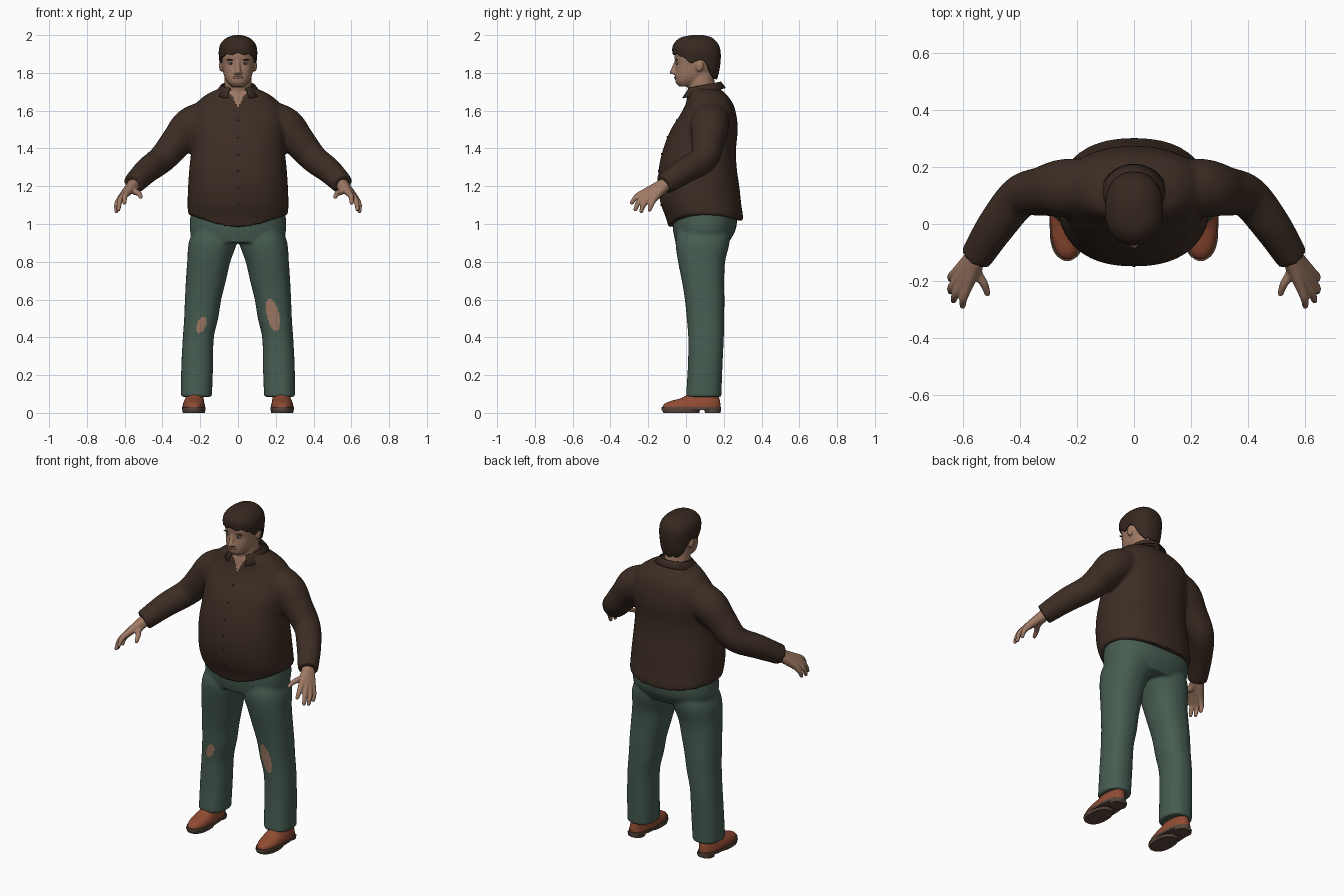
import bpy, bmesh, math
from mathutils import Vector, Matrix

cube = bpy.data.objects.get("Cube")
if cube:
    bpy.data.objects.remove(cube, do_unlink=True)


def material(name, r, g, b):
    m = bpy.data.materials.new(name)
    m.use_nodes = True
    m.diffuse_color = (r, g, b, 1)
    m.node_tree.nodes["Principled BSDF"].inputs["Base Color"].default_value = (r, g, b, 1)
    return m


SHIRT = material("dark brown cloth", 0.045, 0.026, 0.017)
TROUSER = material("grey green cloth", 0.062, 0.108, 0.083)
SKIN = material("skin", 0.35, 0.195, 0.13)
HAIR = material("dark hair", 0.037, 0.021, 0.014)
LEATHER = material("tan leather", 0.28, 0.07, 0.033)
SOLE = material("sole brown", 0.1, 0.062, 0.045)
WHITE = material("eye white", 0.4, 0.36, 0.32)
IRIS = material("iris", 0.03, 0.025, 0.02)
LIP = material("lips", 0.24, 0.11, 0.08)
POWER = 2.3


def curve(rows, t):
    """Smooth interpolation of rows keyed by their first entry."""
    last = len(rows) - 1
    t = min(max(t, rows[0][0]), rows[last][0])
    i = 0
    while i < last - 1 and t > rows[i + 1][0]:
        i += 1

    def slope(k, c):
        a, b = rows[max(k - 1, 0)], rows[min(k + 1, last)]
        return (b[c] - a[c]) / (b[0] - a[0])
    p, q = rows[i], rows[i + 1]
    h = q[0] - p[0]
    u = (t - p[0]) / h
    e = u * u * (3 - 2 * u)
    return [p[c] * (1 - e) + q[c] * e + h * u * (1 - u) *
            ((1 - u) * slope(i, c) - u * slope(i + 1, c)) for c in range(1, len(p))]


def skin_rings(bm, rings, bottom_cap=True):
    n = len(rings[0])
    for a, b in zip(rings, rings[1:]):
        for i in range(n):
            j = (i + 1) % n
            bm.faces.new((a[i], a[j], b[j], b[i]))
    bm.faces.new(rings[-1])
    if bottom_cap:
        bm.faces.new(rings[0][::-1])


def loft(bm, rows, side=1, bottom=None, steps=40, seg=64, cap=True):
    """Stack of rounded sections; rows are z, centre x, half width, front y, back y."""
    top, rings = rows[-1][0], []
    for k in range(steps + 1):
        u = math.sin(k / steps * math.pi / 2)
        ring = []
        for i in range(seg):
            a = math.tau * i / seg
            c, s = math.cos(a), math.sin(a)
            low = bottom(a) if bottom else rows[0][0]
            z = low + (top - low) * u
            cx, rx, yf, yb = curve(rows, z)
            x = cx * side + rx * math.copysign(abs(c) ** (2 / POWER), c)
            y = (yf + yb) / 2 + (yb - yf) / 2 * math.copysign(abs(s) ** (2 / POWER), s)
            ring.append(bm.verts.new((x, y, z)))
        rings.append(ring)
    skin_rings(bm, rings, cap)


def front_y(rows, x, z):
    cx, rx, yf, yb = curve(rows, z)
    return (yf + yb) / 2 - (yb - yf) / 2 * (1 - (abs(x) / rx) ** POWER) ** (1 / POWER)


def tube(bm, points, side=1, steps=6, seg=20):
    """Round limb along points x, y, z, radius."""
    rows = [(k, p[0] * side, *p[1:]) for k, p in enumerate(points)]
    count = (len(rows) - 1) * steps
    samples = [curve(rows, k / steps) for k in range(count + 1)]
    rings = []
    for k, (x, y, z, r) in enumerate(samples):
        d = Vector(samples[min(k + 1, count)][:3]) - Vector(samples[max(k - 1, 0)][:3])
        q = d.to_track_quat('Z', 'Y')
        rings.append([bm.verts.new(Vector((x, y, z)) + q @ Vector(
            (r * math.cos(math.tau * i / seg), r * math.sin(math.tau * i / seg), 0)))
            for i in range(seg)])
    skin_rings(bm, rings)


def ball(bm, loc, size):
    bmesh.ops.create_uvsphere(bm, u_segments=20, v_segments=12, radius=1,
                              matrix=Matrix.Translation(loc) @ Matrix.Diagonal((*size, 1)))


def finish(name, bm, mat, voxel=0, smooth=4, extra=None, rule=None):
    """Turn a bmesh into an object, optionally fusing its shells into one skin."""
    bmesh.ops.recalc_face_normals(bm, faces=bm.faces)
    me = bpy.data.meshes.new(name)
    bm.to_mesh(me)
    bm.free()
    ob = bpy.data.objects.new(name, me)
    bpy.context.collection.objects.link(ob)
    if voxel:
        fuse = ob.modifiers.new("fuse", 'REMESH')
        fuse.mode, fuse.voxel_size = 'VOXEL', voxel
        relax = ob.modifiers.new("relax", 'SMOOTH')
        relax.factor, relax.iterations = 0.5, smooth
        dg = bpy.context.evaluated_depsgraph_get()
        dg.update()
        me = bpy.data.meshes.new_from_object(ob.evaluated_get(dg))
        ob.modifiers.clear()
        ob.data = me
    me.materials.clear()
    me.materials.append(mat)
    if extra:
        me.materials.append(extra)
        for p in me.polygons:
            p.material_index = int(rule(p.center, p.normal))
    me.shade_smooth()
    me.set_sharp_from_angle(angle=math.radians(50))
    return ob


# Shirt: body with curved hem, fused with both sleeves, open at the throat
body = [(.97, 0, .25, -.09, .29), (1.03, 0, .262, -.105, .302), (1.1, 0, .267, -.132, .293),
        (1.2, 0, .264, -.148, .282), (1.3, 0, .257, -.143, .268), (1.4, 0, .247, -.12, .265),
        (1.5, 0, .25, -.08, .274), (1.58, 0, .25, -.03, .266), (1.64, 0, .22, 0, .247),
        (1.69, 0, .16, .01, .21), (1.715, 0, .105, .02, .18), (1.735, 0, .075, .03, .16)]
sleeve = [(.15, .13, 1.56, .1), (.25, .125, 1.515, .102), (.32, .115, 1.44, .087),
          (.4, .095, 1.347, .075), (.482, -.005, 1.283, .068), (.555, -.118, 1.21, .057)]


def hem(a):
    s = math.sin(a)
    return 1.05 - .07 * max(0, -s) ** 3 - .035 * max(0, s) ** 2


bm = bmesh.new()
loft(bm, body, bottom=hem)
for side in (1, -1):
    tube(bm, sleeve, side, seg=32)
finish("shirt", bm, SHIRT, .01, 5, SKIN,
       lambda c, n: c.y < .09 and c.z > 1.62 and abs(c.x) < (c.z - 1.62) * .6)

# Collar: folded band, open at the front
bm = bmesh.new()
rows = []
for i in range(33):
    a = math.radians(-152 + 304 * i / 32)
    f = (1 - math.cos(a)) / 2
    top = 1.752 - .035 * f
    rows.append([bm.verts.new((r * math.sin(a), .095 + r * math.cos(a), z)) for r, z in
                 ((.082, top - .03), (.083, top), (.09, top + .002),
                  (.116 + .014 * f, top - .03 - .022 * f))])
for p, q in zip(rows, rows[1:]):
    for k in range(3):
        bm.faces.new((p[k], p[k + 1], q[k + 1], q[k]))
collar = finish("collar", bm, SHIRT)
collar.modifiers.new("cloth", 'SOLIDIFY').thickness = .005

# Shirt buttons
bm = bmesh.new()
for k in range(6):
    z = 1.1 + .09 * k
    ball(bm, (0, front_y(body, 0, z), z), (.006, .004, .006))
finish("shirt_buttons", bm, HAIR)

# Trousers: hips and two legs fused, torn at both knees
leg = [(.085, .22, .082, 0, .187), (.25, .216, .084, .01, .193), (.4, .21, .082, .012, .2),
       (.5, .195, .09, .004, .202), (.6, .185, .096, -.006, .203), (.7, .17, .106, -.022, .202),
       (.8, .155, .114, -.042, .207), (.9, .134, .127, -.055, .23), (.96, .125, .115, -.045, .23)]
hips = [(.9, 0, .235, -.055, .225), (.97, 0, .255, -.069, .263),
        (1.06, 0, .25, -.073, .27), (1.1, 0, .24, -.07, .26)]


def torn(c, n):
    for x, z, w, h, lean in ((.185, .52, .034, .083, -.2), (-.195, .465, .025, .042, .3)):
        if n.y < 0 and ((c.x - x - lean * (c.z - z)) / w) ** 2 + ((c.z - z) / h) ** 2 < 1:
            return True
    return False


bm = bmesh.new()
loft(bm, hips)
for side in (1, -1):
    loft(bm, leg, side)
finish("trousers", bm, TROUSER, .008, 6, SKIN, torn)

# Shoes: upper, welt, front sole and heel
upper = [(.026, .234, .059, -.124, .182), (.045, .234, .058, -.118, .182),
         (.062, .233, .053, -.085, .18), (.08, .23, .048, -.02, .176), (.13, .225, .045, .04, .165)]
welt = [(.014, .234, .063, -.13, .186), (.03, .234, .063, -.13, .186)]
front = [(0, .234, .058, -.12, .07), (.016, .234, .061, -.127, .075)]
heel = [(0, .234, .048, .1, .183), (.016, .234, .05, .098, .185)]
for side, word in ((1, "left"), (-1, "right")):
    bm = bmesh.new()
    loft(bm, upper, side, steps=16)
    finish(word + "_shoe", bm, LEATHER)
    bm = bmesh.new()
    for part in (welt, front, heel):
        loft(bm, part, side, steps=1)
    finish(word + "_shoe_sole", bm, SOLE)

# Hands: every finger runs from the wrist through its knuckle to the tip
fingers = [((.582, -.212, 1.17), (.598, -.26, 1.147), (.601, -.287, 1.113)),
           ((.6, -.203, 1.157), (.625, -.247, 1.122), (.633, -.268, 1.077)),
           ((.612, -.188, 1.146), (.64, -.222, 1.107), (.643, -.237, 1.068)),
           ((.617, -.165, 1.14), (.64, -.183, 1.104), (.643, -.193, 1.075)),
           ((.552, -.165, 1.178), (.526, -.21, 1.162), (.514, -.243, 1.143))]
for side, word in ((1, "left"), (-1, "right")):
    bm = bmesh.new()
    for knuckle, middle, tip in fingers:
        tube(bm, [(.545, -.1, 1.218, .034), (*knuckle, .02), (*middle, .0145), (*tip, .011)], side)
        ball(bm, (tip[0] * side, tip[1], tip[2]), (.011, .011, .011))
    finish(word + "_hand", bm, SKIN, .005, 3)

# Head with neck, nose, ears and chin
skull = [(1.727, 0, .032, -.035, .03), (1.745, 0, .052, -.053, .07), (1.775, 0, .07, -.058, .11),
         (1.81, 0, .08, -.057, .14), (1.85, 0, .087, -.054, .16), (1.875, 0, .089, -.06, .166),
         (1.92, 0, .088, -.06, .168), (1.96, 0, .07, -.035, .145), (1.985, 0, .03, .02, .1)]
bm = bmesh.new()
loft(bm, skull)
tube(bm, [(0, .1, 1.6, .074), (0, .085, 1.7, .073), (0, .075, 1.8, .07)], seg=40)
tube(bm, [(0, -.05, 1.865, .01), (0, -.062, 1.83, .012), (0, -.07, 1.803, .016)])
ball(bm, (0, -.072, 1.803), (.012, .016, .011))
for side in (1, -1):
    ball(bm, (.012 * side, -.062, 1.8), (.011, .013, .009))
    ball(bm, (.088 * side, .072, 1.838), (.013, .021, .032))
finish("head", bm, SKIN, .005, 4)

# Face details
for name, mat, x, z, lift, size in (
        ("eyes", WHITE, .038, 1.85, 0, (.014, .006, .006)),
        ("irises", IRIS, .037, 1.85, .004, (.006, .004, .0055)),
        ("eyebrows", HAIR, .04, 1.869, 0, (.021, .006, .004)),
        ("lips", LIP, .01, 1.775, 0, (.017, .006, .006))):
    bm = bmesh.new()
    for side in (1, -1):
        ball(bm, (x * side, front_y(skull, x, z) - lift, z), size)
    finish(name, bm, mat)

# Hair: cap with a fringe, sideburns and a low nape
crop = [(1.76, 0, .075, .0, .162), (1.8, 0, .088, -.03, .174), (1.85, 0, .097, -.06, .182),
        (1.9, 0, .102, -.071, .184), (1.94, 0, .098, -.071, .177), (1.97, 0, .08, -.052, .157),
        (1.99, 0, .052, -.02, .13), (2.0, 0, .02, .03, .09)]
hairline = [(-1, 1.9), (-.6, 1.89), (-.3, 1.855), (0, 1.865), (.35, 1.85), (.6, 1.785), (1, 1.77)]
bm = bmesh.new()
loft(bm, crop, cap=False, seg=96,
     bottom=lambda a: curve(hairline, math.sin(a))[0] + .005 * math.sin(11 * a))
hair = finish("hair", bm, HAIR)
hair.modifiers.new("depth", 'SOLIDIFY').thickness = .014
